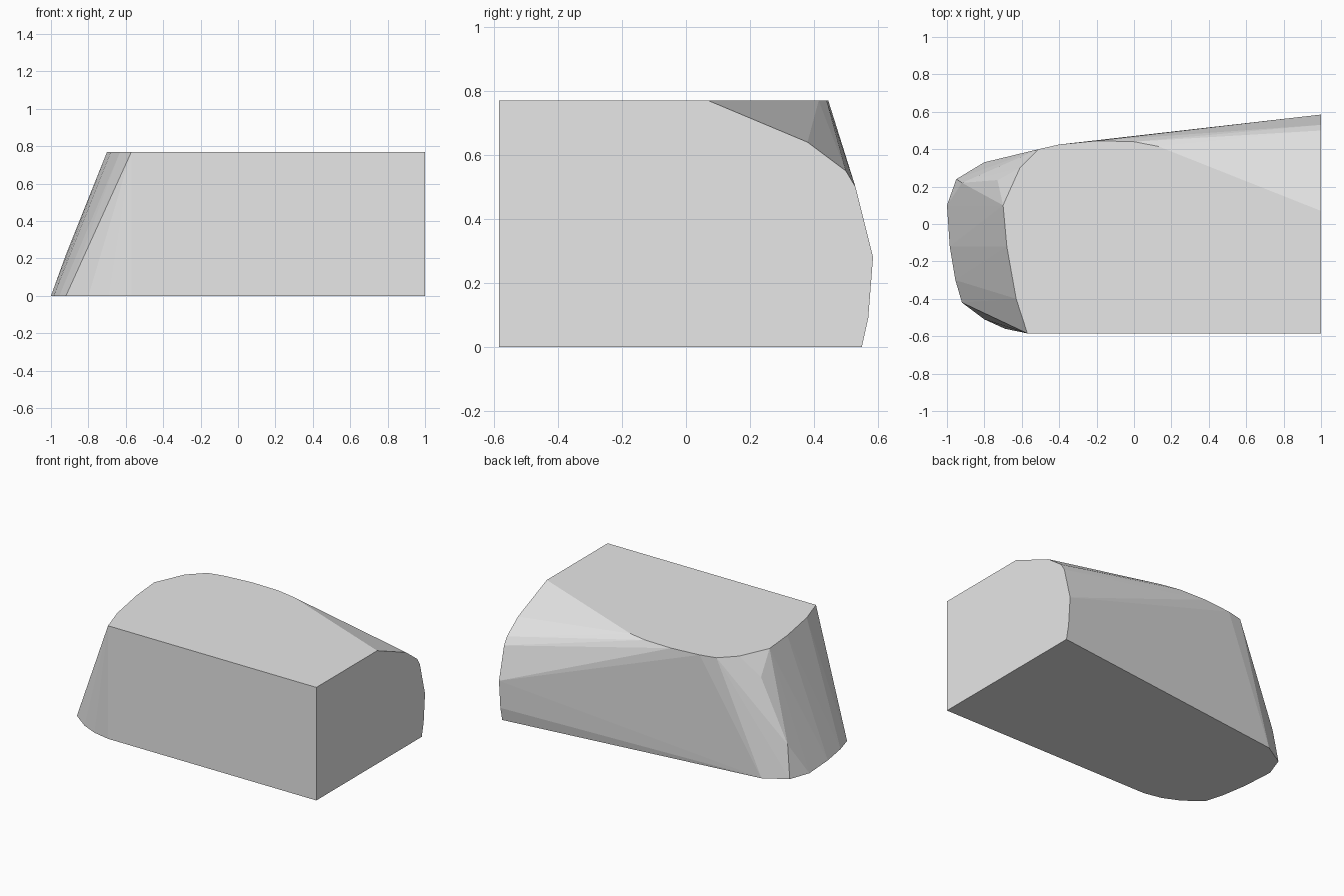
import bpy
import bmesh
import math

HEIGHT = 0.77
END_X = 1.0
FRONT_Y = -0.585

default_cube = bpy.data.objects.get("Cube")
if default_cube:
    bpy.data.objects.remove(default_cube, do_unlink=True)


def make_material(name, value):
    material = bpy.data.materials.new(name)
    material.use_nodes = True
    colour = (value, value, value, 1.0)
    material.diffuse_color = colour
    material.node_tree.nodes["Principled BSDF"].inputs["Base Color"].default_value = colour
    return material


def make_hull(name, points, material):
    """Wrap a skin around section outlines and merge its coplanar faces."""
    bm = bmesh.new()
    for point in points:
        bm.verts.new(point)
    result = bmesh.ops.convex_hull(bm, input=bm.verts[:])
    loose = set(result["geom_interior"]) | set(result["geom_unused"])
    loose_verts = [item for item in loose if isinstance(item, bmesh.types.BMVert)]
    bmesh.ops.delete(bm, geom=loose_verts, context="VERTS")
    bmesh.ops.dissolve_limit(bm, angle_limit=math.radians(0.5),
                             verts=bm.verts[:], edges=bm.edges[:])
    bmesh.ops.recalc_face_normals(bm, faces=bm.faces[:])
    mesh = bpy.data.meshes.new(name)
    bm.to_mesh(mesh)
    bm.free()
    mesh.materials.append(material)
    body = bpy.data.objects.new(name, mesh)
    bpy.context.collection.objects.link(body)
    return body


# Outline of the flat base, as x and y, around the rounded nose
base_outline = [
    (-0.57, FRONT_Y), (-0.69, -0.56), (-0.8, -0.51), (-0.92, -0.42),
    (-0.955, -0.3), (-0.985, -0.12), (-1, 0.1), (-0.95, 0.24), (-0.8, 0.33),
]

# Outline of the flat top, as x and y, set back from the nose
top_outline = [
    (-0.57, FRONT_Y), (-0.63, -0.4), (-0.68, -0.12), (-0.7, 0.1),
    (-0.61, 0.3), (-0.51, 0.4), (-0.4, 0.425), (-0.2, 0.445),
    (0, 0.44), (0.13, 0.415),
]

# Profile of the flat end, as y and z, with its rounded back
end_profile = [
    (FRONT_Y, 0), (FRONT_Y, HEIGHT), (0.07, HEIGHT), (0.38, 0.64),
    (0.5, 0.55), (0.53, 0.5), (0.585, 0.28), (0.57, 0.09), (0.55, 0),
]

# Crease running down the back corner of the nose
nose_crease = [(-0.73, 0.235, 0.634), (-0.92, 0.22, 0.22)]

points = [(x, y, 0) for x, y in base_outline]
points += [(x, y, HEIGHT) for x, y in top_outline]
points += [(END_X, y, z) for y, z in end_profile]
points += nose_crease

make_hull("faceted_body", points, make_material("light grey", 0.8))
